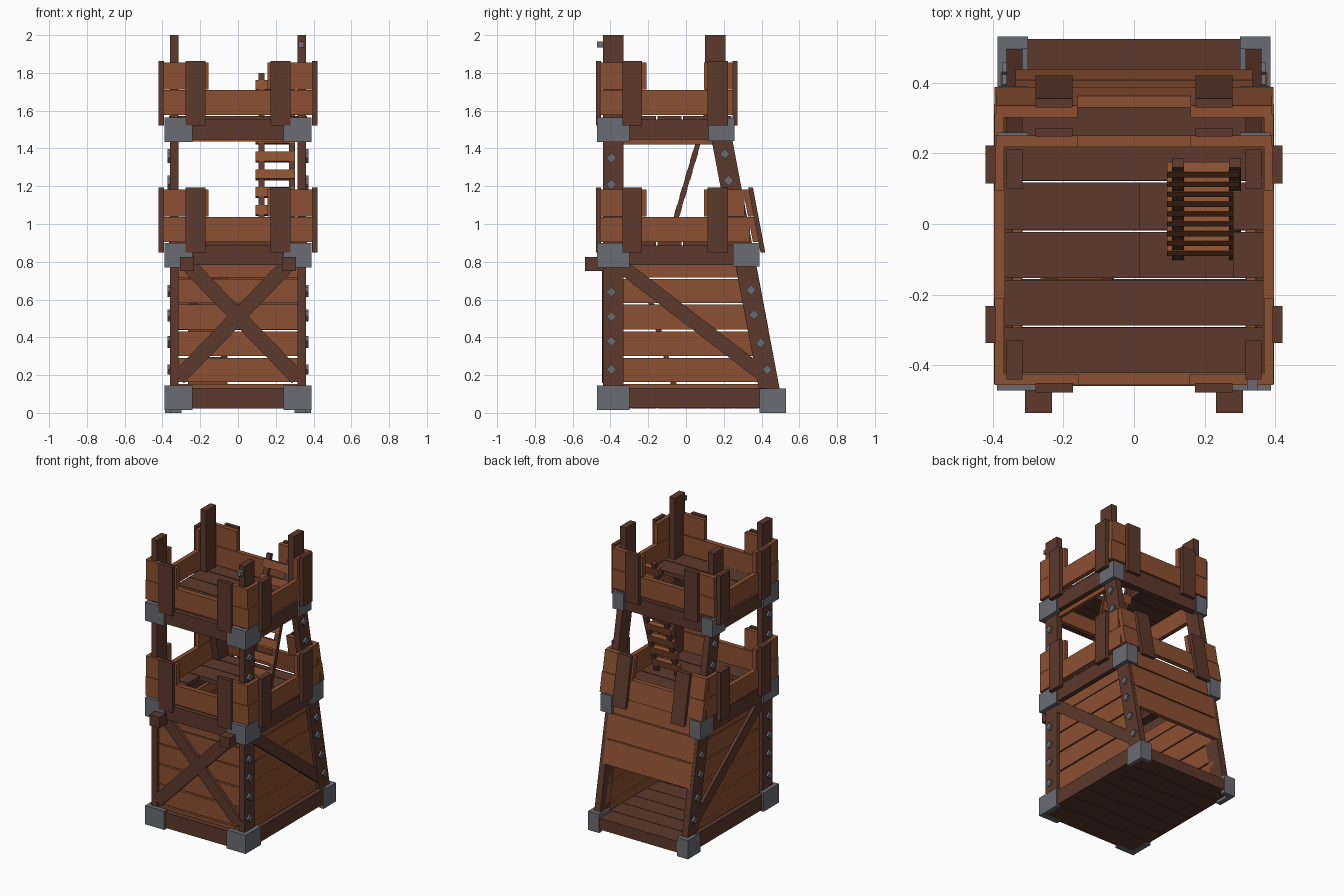
import bpy, bmesh, math
from mathutils import Vector

if "Cube" in bpy.data.objects:
    bpy.data.objects.remove(bpy.data.objects["Cube"])


def material(name, rgb):
    m = bpy.data.materials.new(name)
    m.diffuse_color = (*rgb, 1)
    m.use_nodes = True
    m.node_tree.nodes["Principled BSDF"].inputs["Base Color"].default_value = m.diffuse_color
    return m


DARK = material("dark timber", (0.107, 0.041, 0.025))
LIGHT = material("light plank", (0.262, 0.080, 0.032))
IRON = material("grey iron", (0.145, 0.150, 0.170))


def prism(name, pts, a, b, mat, axis="x", mirror=False):
    """Extrude a 2D outline: (y,z) along x, or (x,z) along y. Optional copy across x=0."""
    for s in ((1, -1) if mirror else (1,)):
        bm = bmesh.new()
        ends = []
        for t in (a, b):
            co = [(s * t, p, q) if axis == "x" else (s * p, t, q) for p, q in pts]
            ends.append([bm.verts.new(c) for c in co])
        n = len(pts)
        bm.faces.new(ends[0])
        bm.faces.new(ends[1])
        for i in range(n):
            j = (i + 1) % n
            bm.faces.new((ends[0][i], ends[0][j], ends[1][j], ends[1][i]))
        bmesh.ops.recalc_face_normals(bm, faces=bm.faces)
        me = bpy.data.meshes.new(name)
        bm.to_mesh(me)
        bm.free()
        me.materials.append(mat)
        bpy.context.collection.objects.link(bpy.data.objects.new(name, me))


def box(name, x0, x1, y0, y1, z0, z1, mat, mirror=False):
    prism(name, [(y0, z0), (y1, z0), (y1, z1), (y0, z1)], x0, x1, mat, "x", mirror)


def strip(p, q, w):
    """Outline of a bar of width w from p to q."""
    p, q = Vector(p), Vector(q)
    d = (q - p).normalized() * w / 2
    n = Vector((-d.y, d.x))
    return [tuple(p + n), tuple(q + n), tuple(q - n), tuple(p - n)]


def yc(z):
    """Centre line of the leaning rear posts."""
    return 0.465 - 0.19 * z


# Posts: upright in front, leaning then upright at the back
box("front_post", 0.315, 0.36, -0.44, -0.33, 0.03, 2.0, DARK, True)
h = 0.055
prism("rear_post", [(yc(0.03) - h, 0.03), (yc(0.03) + h, 0.03), (yc(1.46) + h, 1.46), (0.21, 1.56),
                    (0.21, 2.0), (0.10, 2.0), (0.10, 1.56), (yc(1.46) - h, 1.46)],
      0.315, 0.36, DARK, "x", True)

# Iron studs on the post sides
studs = [(-0.395, z) for z in (0.23, 0.38, 0.51, 0.64, 1.21, 1.35)]
studs += [(0.43, 0.23), (0.395, 0.37), (0.36, 0.52), (0.345, 0.65), (0.225, 1.23), (0.205, 1.37)]
for y, z in studs:
    r = 0.027
    prism("post_stud", [(y - r, z), (y, z - r), (y + r, z), (y, z + r)], 0.355, 0.373, IRON, "x", True)
box("front_stud", 0.32, 0.35, -0.47, -0.44, 1.935, 1.965, IRON)


# Frames: beams and iron corner brackets at each level
def frame(z0, z1, yb, rz0, rz1):
    b0, b1 = z0 + 0.012, z1 - 0.013
    box("front_beam", -0.3, 0.3, -0.458, -0.41, b0, b1, DARK)
    box("side_beam", 0.345, 0.377, -0.35, yb - 0.1, b0, b1, DARK, True)
    box("front_bracket", 0.24, 0.388, -0.47, -0.435, z0, z1, IRON, True)
    box("front_bracket_side", 0.355, 0.388, -0.47, -0.30, z0, z1, IRON, True)
    box("rear_bracket", 0.30, 0.386, yb - 0.035, yb, rz0, rz1, IRON, True)
    box("rear_bracket_side", 0.355, 0.386, yb - 0.14, yb, rz0, rz1, IRON, True)


frame(0.015, 0.145, 0.53, 0.0, 0.13)
frame(0.77, 0.90, 0.39, 0.775, 0.90)
frame(1.435, 1.565, 0.258, 1.44, 1.56)
box("base_rear_core", 0.30, 0.38, 0.40, 0.51, 0.04, 0.125, IRON, True)
box("middle_rear_beam", -0.33, 0.33, 0.31, 0.345, 0.785, 0.875, DARK)
box("top_rear_beam", -0.31, 0.31, 0.2, 0.245, 1.447, 1.55, DARK)


# Plank floors, with a ladder opening cut from the planks it crosses
def floor(z0, z1, edges, gap, hole=None):
    for y0, y1 in zip(edges, edges[1:]):
        spans = [(-0.365, 0.365)]
        if hole and y0 >= hole[2] - 0.01 and y1 <= hole[3] + 0.01:
            spans = [(-0.365, hole[0]), (hole[1], 0.365)]
        for a, b in spans:
            box("floor_plank", a, b, y0 + gap, y1 - gap, z0, z1, DARK)


ys = [-0.43, -0.29, -0.155, -0.02, 0.12, 0.245]
floor(0.022, 0.10, [-0.455, -0.2895, -0.153, -0.02, 0.12, 0.25, 0.385, 0.525], 0.002)
floor(0.875, 0.905, ys + [0.34], 0.003, (-0.28, -0.015, -0.29, -0.02))
floor(1.542, 1.572, ys, 0.003, (0.015, 0.28, -0.155, 0.12))

# Lower walls: front, sides, and the upper half of the back
rows = [(0.06, 0.153), (0.163, 0.29), (0.30, 0.432), (0.442, 0.574), (0.582, 0.71), (0.716, 0.79)]
for z0, z1 in rows:
    box("front_wall_plank", -0.33, 0.33, -0.42, -0.39, z0, z1, LIGHT)
    prism("side_wall_plank", [(-0.36, z0), (yc(z0), z0), (yc(z1), z1), (-0.36, z1)],
          0.315, 0.337, LIGHT, "x", True)
for z0, z1 in ((0.44, 0.60), (0.608, 0.77), (0.778, 0.90)):
    o = 0.026
    prism("rear_wall_plank", [(yc(z0) + o, z0), (yc(z0) + o + 0.03, z0),
                              (yc(z1) + o + 0.03, z1), (yc(z1) + o, z1)], -0.335, 0.335, LIGHT)

# Light boards just under the top platform
box("top_underboard_front", -0.31, 0.31, -0.41, -0.38, 1.438, 1.54, LIGHT)
box("top_underboard_side", 0.318, 0.343, -0.33, 0.14, 1.42, 1.54, LIGHT, True)

# Diagonal braces and protruding joists
prism("front_brace_a", strip((-0.315, 0.185), (0.27, 0.79), 0.08), -0.445, -0.415, DARK, "y")
prism("front_brace_b", strip((0.315, 0.185), (-0.27, 0.79), 0.08), -0.443, -0.415, DARK, "y")
prism("side_brace", strip((-0.345, 0.78), (0.43, 0.185), 0.075), 0.335, 0.357, DARK, "x", True)
box("joist_end", 0.232, 0.308, -0.535, -0.38, 0.75, 0.825, DARK, True)


# Parapets: a full lower rail, short upper rails at the corners, and stakes
def parapet(z, yb, lean):
    lo, mid, hi = z + 0.005, z + 0.138, z + 0.282
    box("front_rail", -0.395, 0.395, -0.455, -0.42, lo, mid, LIGHT)
    box("front_rail_upper", 0.155, 0.392, -0.455, -0.425, mid + 0.003, hi, LIGHT, True)
    box("front_stake", 0.172, 0.278, -0.476, -0.45, z - 0.05, hi + 0.01, DARK, True)

    def back(h0, h1, o0, o1):
        f = lambda hh: yb - lean * (hh - z)
        return [(f(h0) + o0, h0), (f(h0) + o1, h0), (f(h1) + o1, h1), (f(h1) + o0, h1)]

    prism("rear_rail", back(lo, mid, -0.033, 0), -0.395, 0.395, LIGHT)
    prism("rear_rail_upper", back(mid + 0.003, hi, -0.033, 0), 0.16, 0.39, LIGHT, "x", True)
    prism("rear_stake", back(z - 0.05, hi + 0.01, -0.003, 0.022), 0.174, 0.278, DARK, "x", True)
    # Side rails stop at the leaning back parapet
    e = yb - 0.03 - lean * 0.1
    e2 = yb - 0.03 - lean * 0.25
    box("side_rail", 0.365, 0.396, -0.452, e, lo, mid, LIGHT, True)
    box("side_rail_upper_front", 0.367, 0.394, -0.452, -0.21, mid + 0.003, hi, LIGHT, True)
    box("side_rail_upper_rear", 0.367, 0.394, 0.095, e2, mid + 0.003, hi, LIGHT, True)
    box("side_stake_front", 0.392, 0.42, -0.336, -0.232, z - 0.05, hi + 0.01, DARK, True)
    box("side_stake_rear", 0.392, 0.42, 0.115, 0.222, z - 0.05, hi + 0.01, DARK, True)


parapet(0.90, 0.388, 0.19)
parapet(1.572, 0.25, 0.0)


# Ladders through the floor openings, with flat rungs set along the slope
def ladder(x0, x1, p, q, rungs):
    p, q = Vector(p), Vector(q)
    d = (q - p).normalized()
    for a in (x0, x1 - 0.033):
        prism("ladder_rail", strip(p, q, 0.026), a, a + 0.033, DARK)
    for i in range(rungs):
        c = p + d * (0.075 + i * 0.0985)
        prism("ladder_rung", strip(c - d * 0.026, c + d * 0.026, 0.03), x0 - 0.015, x1 - 0.003, LIGHT)


ladder(0.108, 0.302, (-0.09, 0.905), (0.172, 1.795), 9)
ladder(-0.25, -0.056, (-0.05, 0.10), (-0.275, 0.90), 8)
